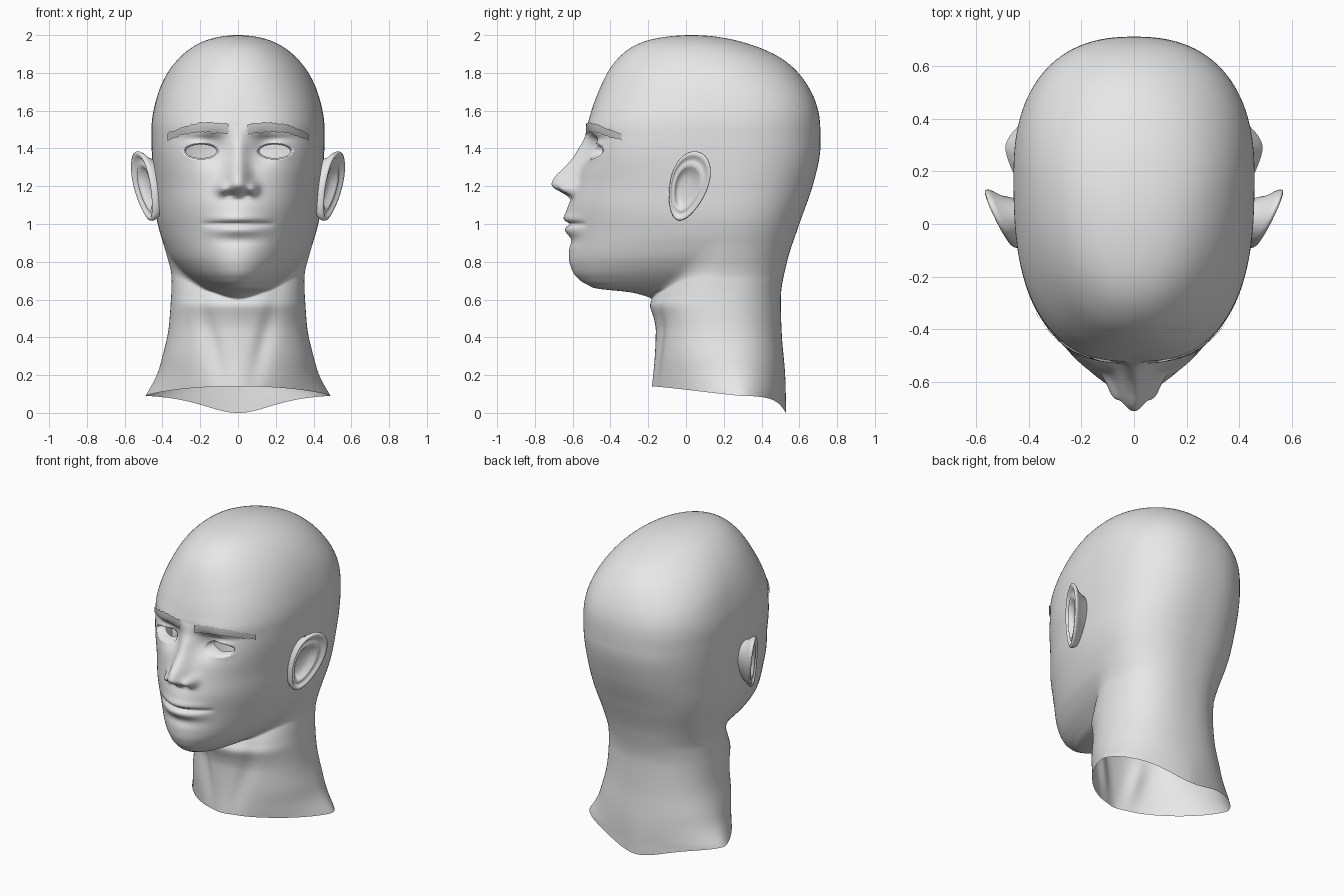
import bpy, bmesh, math, random
from mathutils import Vector
from mathutils.bvhtree import BVHTree

if "Cube" in bpy.data.objects:
    bpy.data.objects.remove(bpy.data.objects["Cube"])

random.seed(4)


def material(name, v):
    m = bpy.data.materials.new(name)
    m.diffuse_color = (v, v, v, 1)
    m.use_nodes = True
    m.node_tree.nodes["Principled BSDF"].inputs["Base Color"].default_value = m.diffuse_color
    return m


SKIN = material("skin grey", 0.8)
BROW = material("brow grey", 0.55)


def curve(points, key=lambda z: z):
    """Smooth interpolation through (z, value) points."""
    xs = [key(p[0]) for p in points]
    ys = [p[1] for p in points]
    hs = [b - a for a, b in zip(xs, xs[1:])]
    sl = [(b - a) / h for a, b, h in zip(ys, ys[1:], hs)]
    tan = [sl[0]] + [0 if sl[i] * sl[i + 1] <= 0 else (sl[i] * hs[i + 1] + sl[i + 1] * hs[i]) / (hs[i] + hs[i + 1])
                     for i in range(len(sl) - 1)] + [sl[-1]]

    def f(z):
        x = key(z)
        if x <= xs[0]:
            return ys[0]
        if x >= xs[-1]:
            return ys[-1]
        i = max(k for k in range(len(xs) - 1) if xs[k] <= x)
        h = hs[i]
        t = (x - xs[i]) / h
        return (ys[i] * (1 + 2 * t) * (1 - t) ** 2 + tan[i] * h * t * (1 - t) ** 2
                + ys[i + 1] * t * t * (3 - 2 * t) + tan[i + 1] * h * t * t * (t - 1))
    return f


def dome(z):  # makes the crown close roundly
    return -math.sqrt(max(0, 2 - z))


# silhouettes read from the front and side views
head_front = curve([(.52, -.05), (.58, -.13), (.62, -.22), (.642, -.32), (.655, -.45), (.68, -.525), (.716, -.575),
                    (.78, -.612), (.85, -.62), (.95, -.615), (1.1, -.61), (1.2, -.585), (1.35, -.545), (1.45, -.52),
                    (1.53, -.515), (1.72, -.455), (1.86, -.375), (1.97, -.21), (2, .03)], dome)
head_back = curve([(0, .53), (.2, .525), (.4, .508), (.6, .502), (.8, .535), (1, .60), (1.2, .67), (1.42, .712),
                   (1.6, .70), (1.755, .63), (1.88, .50), (1.96, .31), (2, .03)], dome)
head_width = curve([(.56, .08), (.64, .17), (.68, .225), (.73, .285), (.8, .345), (.9, .395), (1, .425), (1.2, .447),
                    (1.4, .457), (1.5, .458), (1.67, .43), (1.82, .36), (1.88, .31), (1.97, .175), (2, 0)], dome)
neck_width = curve([(.05, .505), (.09, .49), (.15, .455), (.2, .43), (.3, .40), (.4, .375), (.6, .355), (.8, .345),
                    (1, .30), (1.2, .2)])
neck_front = curve([(.1, -.185), (.3, -.165), (.44, -.16), (.5, -.17), (.57, -.19), (.62, -.17), (.75, -.1),
                    (1.2, -.05)])
centre_y = curve([(.1, .29), (.4, .2), (.7, .18), (1.5, .18), (1.8, .14), (1.95, .07), (2, .03)])
# how boxy the cross-sections are, front and back
front_round = curve([(.8, 1.95), (1.0, 2.0), (1.2, 2.2), (1.45, 2.65), (1.6, 2.5), (1.8, 2.15), (2, 2)])
back_round = curve([(.08, 1.65), (.3, 2.15), (.6, 2.3), (1.2, 2.4), (1.6, 2.4), (1.85, 2.1), (2, 2)])
neck_round = curve([(.08, 1.5), (.3, 2.05), (.6, 2.15)])
nose_height = curve([(1.13, 0), (1.15, .03), (1.17, .07), (1.19, .11), (1.215, .13), (1.25, .122), (1.3, .085),
                     (1.35, .055), (1.4, .038), (1.45, .02), (1.52, 0)])
nose_width = curve([(1.15, .07), (1.2, .07), (1.26, .06), (1.35, .05), (1.45, .045)])
EYE = (.195, 1.385, .09, .042)


def section(s, c, w, b, p):
    w, b = max(w, 1e-4), max(b, 1e-4)
    return ((abs(s) / w) ** p + (abs(c) / b) ** p) ** (-1 / p)


def soft_max(a, b, k):
    return max(a, b) + max(k - abs(a - b), 0) ** 2 / (4 * k)


def bump(x, z, cx, cz, sx, sz):
    return math.exp(-((x - cx) / sx) ** 2 - ((z - cz) / sz) ** 2)


def face_relief(x, z):
    """How far the face stands forward of the plain head shape."""
    x = abs(x)
    d = nose_height(z) * math.exp(-(x / nose_width(z)) ** 2.2)
    d += .05 * bump(x, z, .08, 1.185, .03, .032)         # nose wing
    d -= .018 * bump(x, z, .045, 1.152, .025, .014)      # nostril
    d -= .062 * bump(x, z, .135, 1.40, .065, .065)       # eye socket
    d -= .016 * bump(x, z, .25, 1.39, .08, .06)
    d += .022 * bump(x, z, .205, 1.385, .09, .045)       # lids
    d -= .010 * bump(x, z, .2, 1.452, .1, .018)          # lid crease
    d += .010 * bump(x, z, .15, 1.51, .16, .05)          # brow ridge
    d += .022 * bump(x, z, 0, 1.04, .11, .08)            # muzzle
    m = max(0, 1 - (x / .2) ** 2) ** 1.3
    d += .012 * m * bump(x, z, x, 1.03, 1, .024)         # upper lip
    d -= .022 * m ** .6 * bump(x, z, x, 1.0, 1, .012)    # mouth line
    d += .016 * m * bump(x, z, x, .965, 1, .026)         # lower lip
    d -= .012 * bump(x, z, 0, .91, .12, .03)             # groove over chin
    return d


def head_point(th, z):
    s, c = math.sin(th), math.cos(th)
    cy = centre_y(z)
    hw, nw = head_width(z), neck_width(z)
    k = .09 - .06 * max(0, c) ** .7  # softness of the jaw to neck join
    if c <= 0:
        r = section(s, c, soft_max(hw, nw, k) if z < 1.25 else hw, head_back(z) - cy, back_round(z))
    else:
        r = section(s, c, hw, cy - head_front(z), front_round(z))
        if z < 1.25:
            n = section(s, c, nw, cy - neck_front(z), neck_round(z))
            # hollow beside the throat
            n -= .018 * bump(abs(n * s), z, .07 + .25 * (z - .1), .38, .05, .2)
            r = soft_max(r, n, k)
    x, y = r * s, cy - r * c
    if c > 0 and .8 < z < 1.7:
        y -= face_relief(x, z) * min(1, 3 * c)
    return Vector((x, y, z))


def finish(bm, name, mat):
    for f in bm.faces:
        f.smooth = True
    me = bpy.data.meshes.new(name)
    bm.to_mesh(me)
    bm.free()
    me.materials.append(mat)
    ob = bpy.data.objects.new(name, me)
    bpy.context.collection.objects.link(ob)
    return ob


def skin_grid(bm, rows, wrap):
    for a, b in zip(rows, rows[1:]):
        n = len(a)
        for j in range(n if wrap else n - 1):
            k = (j + 1) % n
            bm.faces.new((a[j], a[k], b[k], b[j]))


# head and neck shell, open at the bottom
COLS = 200
heights = [.55 * i / 22 for i in range(22)] + [.55 + .17 * i / 34 for i in range(34)]
heights += [.72 + .88 * i / 110 for i in range(110)]
heights += [2 - .4 * (1 - i / 26) ** 2 for i in range(26)]
bm = bmesh.new()
rows = []
for h in heights:
    row = []
    for j in range(COLS):
        u = 2 * math.pi * j / COLS
        th = u - .6 * math.sin(u)  # finer columns on the face
        c = math.cos(th)
        z0 = .09 + (.05 * c if c > 0 else -.09 * c * c)
        z = z0 + (.55 - z0) * h / .55 if h < .55 else h
        row.append(bm.verts.new(head_point(th, z)))
    rows.append(row)
skin_grid(bm, rows, True)
crown = bm.verts.new((0, .03, 2))
for j in range(COLS):
    bm.faces.new((rows[-1][j], rows[-1][(j + 1) % COLS], crown))
bm.normal_update()
surface = BVHTree.FromBMesh(bm)


def on_face(x, z):
    return surface.ray_cast(Vector((x, -2, z)), Vector((0, 1, 0)))[:2]


# eye openings with a deep lid edge turned inwards
def eye_ratio(p):
    return math.hypot((abs(p.x) - EYE[0]) / EYE[2], (p.z - EYE[1]) / EYE[3])


holes = [f for f in bm.faces if f.calc_center_median().y < -.2 and eye_ratio(f.calc_center_median()) < 1]
bmesh.ops.delete(bm, geom=holes, context='FACES')
rim = [e for e in bm.edges if e.is_boundary and e.verts[0].co.z > 1]
for v in {v for e in rim for v in e.verts}:
    k = 1 / max(eye_ratio(v.co), .3)
    sx = math.copysign(EYE[0], v.co.x)
    v.co.x = sx + (v.co.x - sx) * k
    v.co.z = EYE[1] + (v.co.z - EYE[1]) * k
    v.co.y = on_face(v.co.x, v.co.z)[0].y
lid = bmesh.ops.extrude_edge_only(bm, edges=rim)["geom"]
for v in lid:
    if isinstance(v, bmesh.types.BMVert):
        sx = math.copysign(EYE[0], v.co.x)
        v.co = Vector((sx + (v.co.x - sx) * .9, v.co.y + .08, EYE[1] + (v.co.z - EYE[1]) * .85))
finish(bm, "head", SKIN)


# ears: rings of (scale, outward offset) from the skull, over the rim, into the bowl
RINGS = [(.7, None), (.85, -.035), (.96, -.012), (1, .003), (.99, .013), (.93, .018), (.86, .012), (.8, .0),
         (.73, .002), (.66, .008), (.58, .0), (.5, -.018), (.3, -.028), (.05, -.03)]


def build_ear(side, name):
    bm = bmesh.new()
    rings = []
    tilt = math.radians(17)
    for s, h in RINGS:
        ring = []
        for j in range(48):
            p = 2 * math.pi * j / 48
            u = s * .1 * math.cos(p) * (1 + .2 * math.sin(p)) - .02 * (1 - s)
            v = s * .19 * math.sin(p) - .03 * (1 - s)
            y = .012 + u * math.cos(tilt) + v * math.sin(tilt)
            z = 1.2 - u * math.sin(tilt) + v * math.cos(tilt)
            x = .40 if h is None else .49 + .46 * (y - .012) + .1 * (z - 1.2) + h
            ring.append(bm.verts.new((side * x, y, z)))
        rings.append(ring)
    skin_grid(bm, rings, True)
    bm.faces.new(rings[-1])
    if side < 0:
        bmesh.ops.reverse_faces(bm, faces=bm.faces[:])
    finish(bm, name, SKIN)


# eyebrows: thin ragged strips laid on the brow
def build_brow(side, name):
    bm = bmesh.new()
    cols = []
    for i in range(29):
        t = i / 28
        x = side * (.05 + .315 * t)
        mid = 1.503 + .012 * math.sin(math.pi * t) - .042 * t ** 3
        half = .026 * (1 - .3 * t)
        col = []
        for k in (-1, -.4, .4, 1):
            z = mid + k * half + (random.uniform(-.004, .004) if abs(k) == 1 else 0)
            point, normal = on_face(x, z)
            col.append(bm.verts.new(point + normal * .008))
        cols.append(col)
    skin_grid(bm, cols, False)
    bm.normal_update()
    if sum(f.normal.y for f in bm.faces) > 0:
        bmesh.ops.reverse_faces(bm, faces=bm.faces[:])
    finish(bm, name, BROW)


for side, word in ((1, "left"), (-1, "right")):
    build_ear(side, word + "_ear")
    build_brow(side, word + "_eyebrow")
